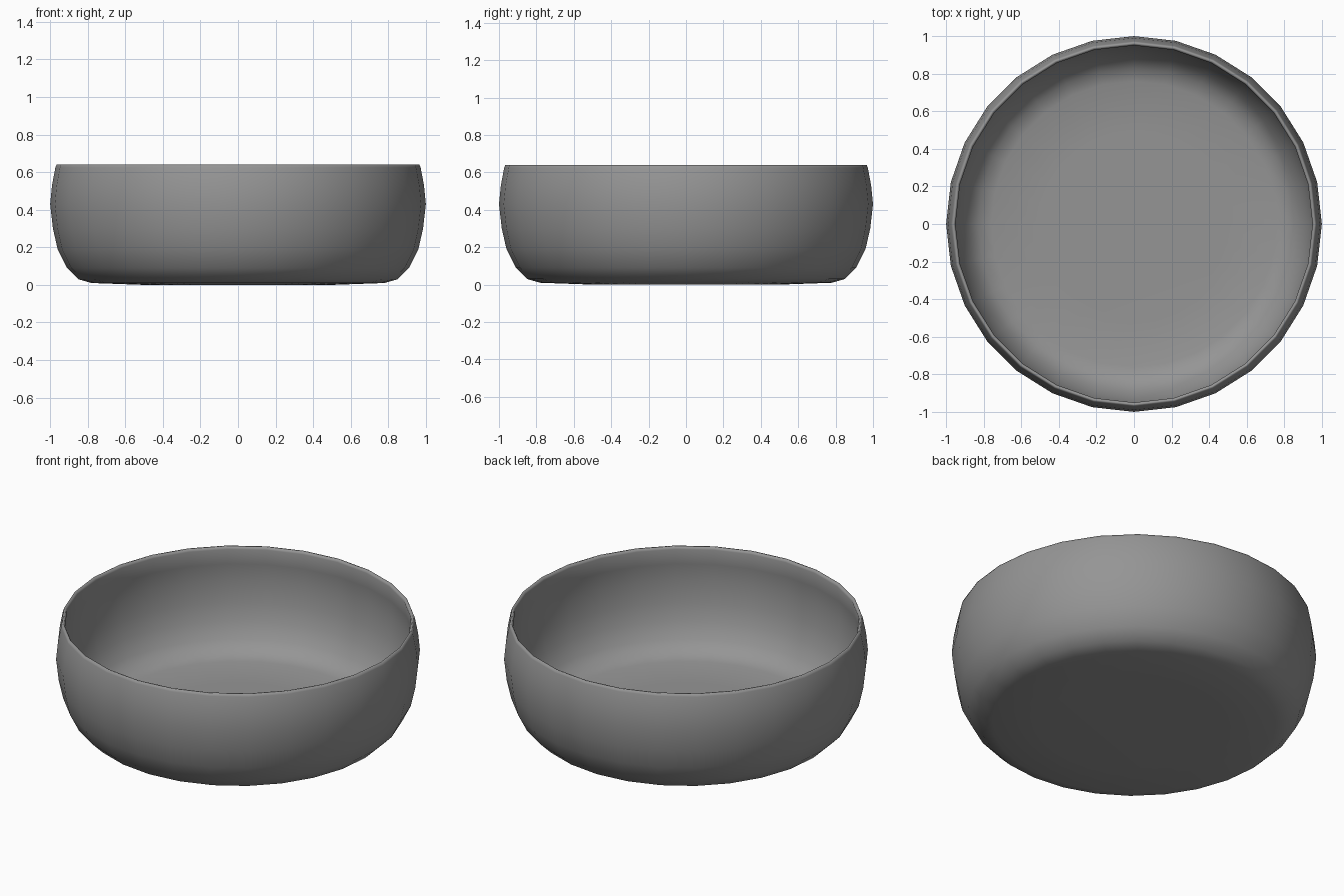
import bpy
import bmesh
import math

cube = bpy.data.objects.get("Cube")
if cube:
    bpy.data.objects.remove(cube, do_unlink=True)

SIDES = 28

# Single matte grey for the whole bowl
grey = bpy.data.materials.new("matte_grey")
grey.use_nodes = True
colour = (0.3, 0.3, 0.3, 1)
grey.diffuse_color = colour
grey.node_tree.nodes["Principled BSDF"].inputs["Base Color"].default_value = colour

# Wall section: outside from base to rim, then inside down to the floor
outside = [(0.5, 0.0), (0.78, 0.01), (0.85, 0.03), (0.91, 0.09), (0.96, 0.19),
           (0.985, 0.3), (1.0, 0.43), (0.99, 0.53), (0.972, 0.625)]
rim = [(0.966, 0.64), (0.957, 0.64), (0.95, 0.625)]
inside = [(0.965, 0.53), (0.97, 0.43), (0.957, 0.3), (0.93, 0.2), (0.885, 0.11),
          (0.83, 0.055), (0.76, 0.035), (0.5, 0.03)]

bm = bmesh.new()
rings = []
for radius, z in outside + rim + inside:
    ring = []
    for i in range(SIDES):
        a = math.tau * i / SIDES
        ring.append(bm.verts.new((radius * math.cos(a), radius * math.sin(a), z)))
    rings.append(ring)

# Wall between successive rings
for low, high in zip(rings, rings[1:]):
    for i in range(SIDES):
        j = (i + 1) % SIDES
        bm.faces.new((low[i], low[j], high[j], high[i]))

# Underside and inner floor
bm.faces.new(rings[0][::-1])
bm.faces.new(rings[-1])
bmesh.ops.recalc_face_normals(bm, faces=bm.faces)

mesh = bpy.data.meshes.new("bowl")
bm.to_mesh(mesh)
bm.free()
mesh.materials.append(grey)
bowl = bpy.data.objects.new("bowl", mesh)
bpy.context.collection.objects.link(bowl)

# Smooth shading over the rounded shell
mesh.polygons.foreach_set("use_smooth", [True] * len(mesh.polygons))
mesh.update()
